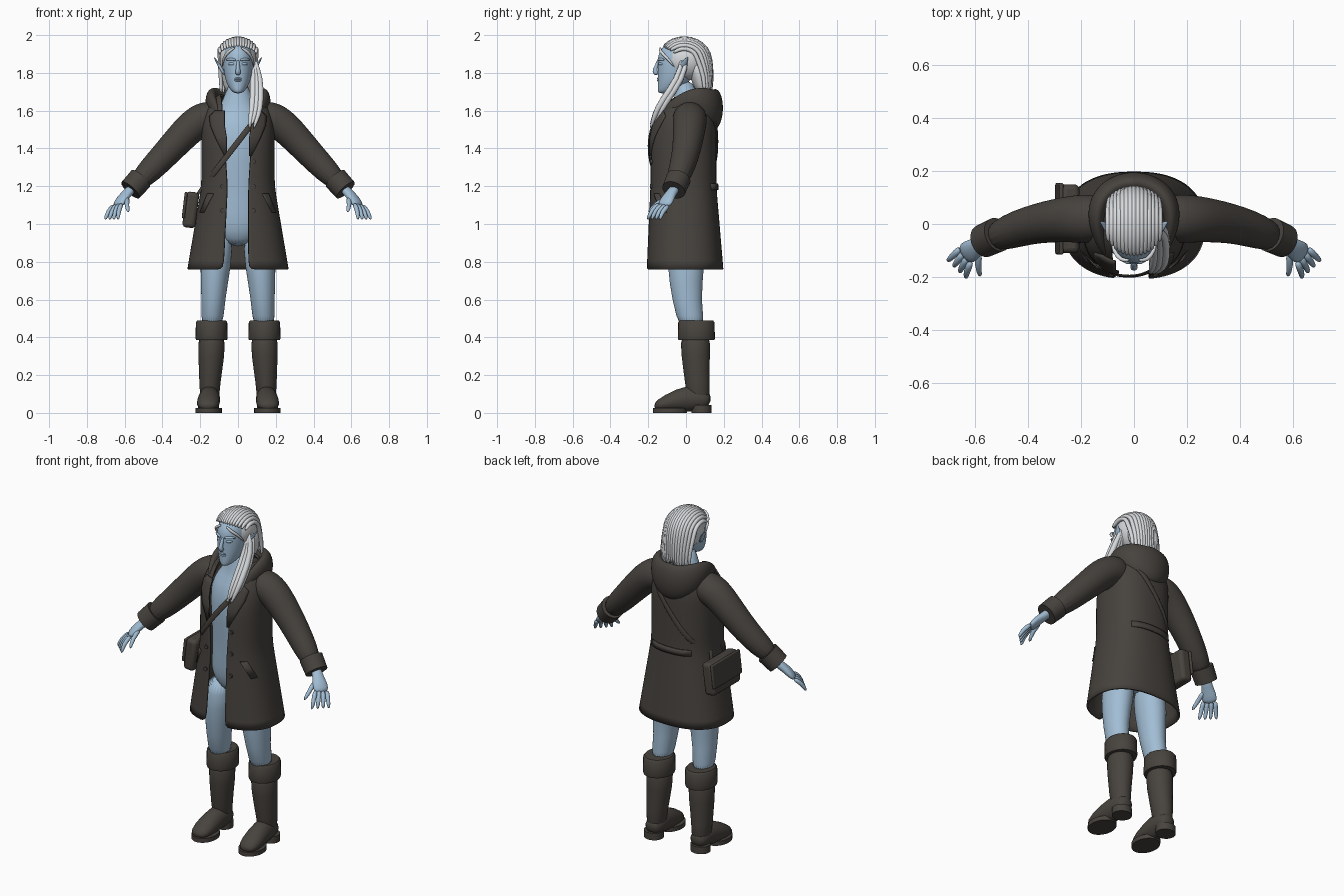
import bpy, bmesh, math, random
from mathutils import Vector

random.seed(4)
default_cube = bpy.data.objects.get("Cube")
if default_cube:
    bpy.data.objects.remove(default_cube)


def material(name, red, green, blue):
    mat = bpy.data.materials.new(name)
    mat.use_nodes = True
    colour = (red, green, blue, 1)
    mat.diffuse_color = colour
    mat.node_tree.nodes["Principled BSDF"].inputs["Base Color"].default_value = colour
    return mat


SKIN = material("pale_blue_skin", .36, .51, .66)
HAIR = material("silver_hair", .68, .7, .72)
COAT = material("dark_coat", .062, .055, .048)
LEATHER = material("dark_leather", .064, .056, .048)
UP, BACK = Vector((0, 0, 1)), Vector((0, 1, 0))


def finish(name, bm, mat, smooth=0, thickness=0, bevel=0):
    mesh = bpy.data.meshes.new(name)
    bm.to_mesh(mesh)
    bm.free()
    obj = bpy.data.objects.new(name, mesh)
    bpy.context.collection.objects.link(obj)
    mesh.materials.append(mat)
    bpy.ops.object.select_all(action='DESELECT')
    obj.select_set(True)
    bpy.context.view_layer.objects.active = obj
    bpy.ops.object.shade_smooth_by_angle(angle=math.pi if smooth else math.pi / 4)
    if smooth:
        subdivision = obj.modifiers.new("Smooth", 'SUBSURF')
        subdivision.levels = subdivision.render_levels = smooth
    if thickness:
        shell = obj.modifiers.new("Thickness", 'SOLIDIFY')
        shell.thickness, shell.offset = thickness, 0
    if bevel:
        rounding = obj.modifiers.new("Bevel", 'BEVEL')
        rounding.width, rounding.segments = bevel, 3
    return obj


def bridge_rows(bm, rows, closed):
    rings = [[bm.verts.new(point) for point in row] for row in rows]
    count = len(rings[0])
    for low, high in zip(rings, rings[1:]):
        for i in range(count if closed else count - 1):
            j = (i + 1) % count
            bm.faces.new((low[i], low[j], high[j], high[i]))
    return rings


def tube(name, mat, path, side=1, ref=lambda p: UP, axis=None, sides=16, smooth=1):
    """Sweep ovals along a path of (x, y, z, half_width, half_height)."""
    points = [Vector((side * p[0], p[1], p[2])) for p in path]
    rows = []
    for i, point in enumerate(points):
        along = axis or points[min(i + 1, len(points) - 1)] - points[max(i - 1, 0)]
        across = along.cross(ref(point)).normalized()
        over = across.cross(along).normalized()
        wide, high = path[i][3], path[i][-1]
        turns = [math.tau * k / sides for k in range(sides)]
        rows.append([point + across * wide * math.cos(t) + over * high * math.sin(t) for t in turns])
    bm = bmesh.new()
    rings = bridge_rows(bm, rows, True)
    bm.faces.new(rings[0])
    bm.faces.new(rings[-1])
    bmesh.ops.recalc_face_normals(bm, faces=bm.faces)
    return finish(name, bm, mat, smooth)


def stack(name, mat, rings, side=1, smooth=1):
    """Pile up level ovals of (x, y, z, half_width, half_depth)."""
    return tube(name, mat, rings, side, lambda p: BACK, UP, 28, smooth)


def box(name, centre, size, bevel):
    bm = bmesh.new()
    bmesh.ops.create_cube(bm, size=1)
    bmesh.ops.scale(bm, vec=size, verts=bm.verts)
    obj = finish(name, bm, LEATHER, bevel=bevel)
    obj.location, obj.rotation_euler.y = centre, .12


def dome(z, start, span):
    return math.sqrt(1 - (max(0, z - start) / span) ** 2)


# Coat outline by height: flared skirt below the waist, domed shoulders above
WAIST, HEM, NECK = 1.2, .76, 1.68
BOXY = 2.4


def coat_outline(z):
    flare = max(0, WAIST - z)
    width = (.188 + .17 * flare) * dome(z, 1.5, .21)
    front = -(.186 + .04 * flare) * dome(z, 1.4, .3)
    back = (.155 + .085 * flare) * dome(z, 1.5, .25)
    return width, (front + back) / 2, (back - front) / 2


def coat_opening(z, side):
    spread = .055 + .07 * max(0, z - WAIST)
    return spread if side > 0 else spread + .05 * max(0, WAIST - z)


def coat_point(x, z, facing=-1, lift=0):
    """Point on the coat; facing is -1 for the front and 1 for the back."""
    width, middle, depth = coat_outline(z)
    bulge = max(0, 1 - abs(x / width) ** BOXY) ** (1 / BOXY)
    return Vector((x, middle + facing * (depth * bulge + lift), z))


def coat_row(z, columns=44):
    width, middle, depth = coat_outline(z)
    start, stop = [math.asin((coat_opening(z, s) / width) ** (BOXY / 2)) for s in (1, -1)]
    row = []
    for i in range(columns + 1):
        turn = start + (math.tau - start - stop) * i / columns
        s, c = [math.copysign(abs(v) ** (2 / BOXY), v) for v in (math.sin(turn), math.cos(turn))]
        row.append((width * s, middle - depth * c, z))
    return row


def panel(name, rows, side=1, facing=-1):
    """Thin plate following the coat; rows are (z, x_start, x_end)."""
    steps = [k / 6 for k in range(7)]
    bm = bmesh.new()
    bridge_rows(bm, [[coat_point(side * (a + (b - a) * k), z, facing, .011) for k in steps]
                     for z, a, b in rows], False)
    finish(name, bm, COAT, thickness=.009)


bm = bmesh.new()
levels = 16
bridge_rows(bm, [coat_row(HEM + (NECK - HEM) * math.sin(math.pi / 2 * i / levels))
                 for i in range(levels + 1)], False)
finish("coat_body", bm, COAT, smooth=1, thickness=.012)

# Torso, neck and head
stack("torso", SKIN, [(0, 0, .88, .06, .06), (0, 0, .96, .16, .1), (0, 0, 1.05, .16, .11),
                      (0, -.01, WAIST, .14, .1), (0, -.01, 1.46, .16, .13), (0, 0, 1.57, .15, .1),
                      (0, .01, 1.63, .08, .07), (0, -.01, 1.77, .05, .05)])
stack("head", SKIN, [(0, -.12, 1.69, .02, .03), (0, -.08, 1.72, .05, .07), (0, -.06, 1.77, .07, .09),
                     (0, -.05, 1.84, .08, .1), (0, -.04, 1.92, .08, .11), (0, -.02, 1.98, .04, .05)],
      smooth=2)
tube("nose", SKIN, [(0, -.145, 1.87, .008), (0, -.158, 1.83, .01), (0, -.169, 1.81, .014),
                    (0, -.15, 1.79, .016)], ref=lambda p: BACK)
for z in (1.77, 1.76):
    tube("lip", SKIN, [(x, -.153 + abs(x) / 2, z, .005) for x in (-.025, 0, .025)])


def arm(side, tag):
    tube("sleeve_" + tag, COAT, [(.1, .02, 1.57, .08), (.17, .02, 1.56, .095), (.24, .02, 1.53, .09),
                                 (.4, 0, 1.35, .073), (.55, -.06, 1.2, .062)], side, smooth=2)
    tube("sleeve_cuff_" + tag, COAT, [(.515, -.04, 1.24, .066), (.57, -.065, 1.18, .063)],
         side, sides=28, smooth=0)
    tube("palm_" + tag, SKIN, [(.55, -.05, 1.2, .03, .027), (.59, -.08, 1.16, .03, .024),
                               (.615, -.1, 1.13, .045, .023), (.645, -.12, 1.09, .043, .016)], side)

    def finger(name, base, tip):
        knuckle = (base + tip) / 2 + Vector((.008, -.01, .006))
        parts = zip((base, knuckle, tip), (.015, .013, .009))
        tube(f"{name}_{tag}", SKIN, [(*p, r) for p, r in parts], side, sides=10)

    finger("thumb", Vector((.585, -.1, 1.14)), Vector((.58, -.2, 1.06)))
    for i, name in enumerate(("index", "middle", "ring", "little")):
        base = Vector((.615, -.14, 1.11)).lerp(Vector((.655, -.09, 1.1)), i / 3)
        tip = Vector((.635, -.205, 1.02)).lerp(Vector((.705, -.14, 1.02)), i / 3)
        finger(name + "_finger", base, tip)


def leg(side, tag):
    stack("leg_" + tag, SKIN, [(.1, 0, .97, .08, .1), (.12, 0, .78, .085, .1), (.13, 0, .6, .06, .075),
                               (.14, .04, .42, .06, .07)], side)
    stack("boot_shaft_" + tag, LEATHER, [(.14, .05, .44, .075, .085), (.14, .05, .3, .07, .075),
                                         (.15, .06, .16, .055, .065), (.15, .07, .03, .05, .06)], side)
    stack("boot_cuff_" + tag, LEATHER, [(.14, .055, z, .085 - d, .098 - d) for z, d in
                                        ((.385, .003), (.395, 0), (.48, .002), (.49, .01))], side, 0)
    tube("boot_foot_" + tag, LEATHER, [(.15, .13, .06, .035), (.15, .09, .07, .056),
                                       (.15, .02, .08, .056, .078), (.16, -.11, .05, .067, .045),
                                       (.16, -.17, .03, .04, .02)], side)
    for part, y, wide, deep, high in (("sole", -.085, .07, .09, .026), ("heel", .083, .056, .053, .042)):
        stack(f"boot_{part}_{tag}", LEATHER, [(.156, y, z, wide, deep) for z in (0, high)], side, 0)


def coat_trim(side, tag):
    panel("lapel_" + tag, [(1.6, .07, .12), (1.57, .07, .15), (1.52, .07, .145), (1.46, .06, .12),
                           (1.36, .06, .07)], side)
    panel("pocket_flap_" + tag, [(1.16, .13, .16), (1.06, .18, .2)], side)
    for row in range(3):
        point = coat_point(.082, 1.07 + .13 * row)
        tube("button_" + tag, COAT, [(*(point + BACK * d), .012) for d in (.005, -.014)], side, smooth=0)


def face_side(side, tag):
    tube("brow_" + tag, SKIN, [(.01, -.148, 1.866, .006), (.035, -.143, 1.875, .008),
                               (.066, -.113, 1.868, .006)], side)
    tube("eyelid_" + tag, SKIN, [(.017, -.143, 1.847, .005), (.034, -.139, 1.848, .009),
                                 (.052, -.122, 1.847, .005)], side)
    tube("ear_" + tag, SKIN, [(.072, -.035, 1.79, .008, .012), (.088, -.03, 1.82, .009, .02),
                              (.106, -.01, 1.85, .008, .02), (.128, .01, 1.885, .002)],
         side, lambda p: BACK)
    tube("temple_lock_" + tag, HAIR, [(.015, -.135, 1.935, .006), (.05, -.14, 1.915, .009),
                                      (.078, -.1, 1.88, .008), (.084, -.06, 1.83, .003)], side)


for side, tag in ((1, "left"), (-1, "right")):
    for build in (arm, leg, coat_trim, face_side):
        build(side, tag)
panel("back_half_belt", [(z, -.13, .13) for z in (1.215, 1.18)], facing=1)

# Lowered hood draped round the neck, deepest at the back
hood = []
for i in range(-6, 7):
    f = i / 6
    s, c = math.sin(2.3 * f), math.cos(2.3 * f)
    hood.append((.145 * s, .04 + .115 * c - .08 * f ** 4, 1.605 + .06 * s * s - .06 * f ** 6,
                 .045 - .03 * f * f, .115 - .085 * abs(f)))
tube("hood", COAT, hood, smooth=2)

# Satchel on the right hip, its strap crossing to the left shoulder
box("satchel", (-.25, .02, 1.075), (.07, .26, .19), .02)
box("satchel_flap", (-.282, .02, 1.1), (.016, .27, .14), .007)
fractions = [i / 8 for i in range(9)]
rise = [coat_point(-.19 + .31 * f, 1.19 + .4 * f, -1, .013) for f in fractions]
fall = [coat_point(-.19 + .31 * f, 1.19 + .4 * f, 1, .011) for f in reversed(fractions)]
shoulder = [Vector((.135, y, 1.66)) for y in (-.03, .05)]
ends = [Vector((-.235, y, 1.13)) for y in (-.09, .12)]
tube("satchel_strap", LEATHER, [(*p, .017, .006) for p in [ends[0], *rise, *shoulder, *fall, ends[1]]],
     ref=lambda p: Vector((p.x / 2, p.y, max(0, p.z - 1.5) / 2)), sides=8)

# Hair: scalp, back mass, swept locks and the long side lock
bm = bmesh.new()
bmesh.ops.create_uvsphere(bm, u_segments=28, v_segments=16, radius=1)
bmesh.ops.scale(bm, vec=(.098, .122, .112), verts=bm.verts)
bmesh.ops.translate(bm, vec=(0, .004, 1.872), verts=bm.verts)
finish("hair_scalp", bm, HAIR)
stack("hair_back", HAIR, [(0, .05, 1.88, .09, .07), (0, .07, 1.8, .09, .055), (0, .09, 1.67, .07, .03)])
for i in range(15):
    t = i / 7 - 1
    arch = math.sqrt(1 - .75 * t * t)
    lock = []
    for k in range(6):
        turn = .6 + k / 2
        lock.append((.096 * t, -.01 - .14 * arch * math.cos(turn), 1.872 + .115 * arch * math.sin(turn),
                     .013 if k else .007))
    for z, radius in ((1.78, .014), (1.69 + random.uniform(-.02, .02), .006)):
        lock.append((.09 * t, .06 + .075 * arch, z, radius))
    tube("swept_lock", HAIR, lock, ref=lambda p: p - UP * 1.85, sides=8)
for i in range(6):
    x, y = (i % 3 - 1) * .02, (i // 3) * .024
    tube("side_lock", HAIR, [(.085, y - .02, 1.88, .012), (.1 + x, y - .04, 1.77, .018),
                             (.1 + x, y - .13, 1.65, .018), (.09 + x, y - .165, 1.58, .016),
                             (.07 + x / 2, y - .19, 1.5 + i % 2 / 50, .004)], sides=10)
